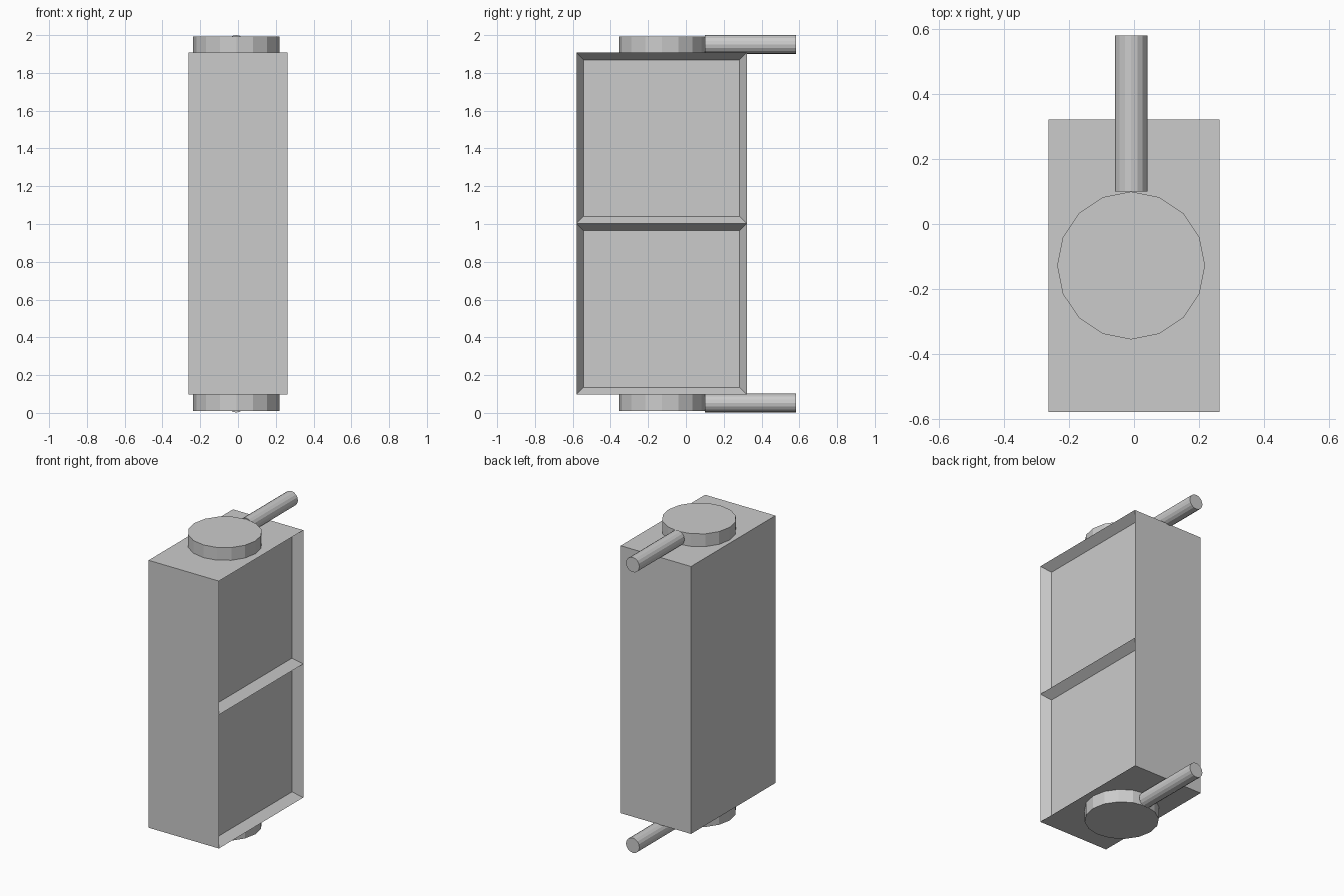
import bpy, bmesh
from math import pi
from mathutils import Matrix, Vector

cube = bpy.data.objects.get("Cube")
if cube:
    bpy.data.objects.remove(cube, do_unlink=True)

grey = bpy.data.materials.new("light_grey")
grey.use_nodes = True
colour = (0.6, 0.6, 0.6, 1)
grey.diffuse_color = colour
grey.node_tree.nodes["Principled BSDF"].inputs["Base Color"].default_value = colour


def add_object(name, bm):
    bmesh.ops.recalc_face_normals(bm, faces=bm.faces)
    mesh = bpy.data.meshes.new(name)
    bm.to_mesh(mesh)
    bm.free()
    mesh.materials.append(grey)
    obj = bpy.data.objects.new(name, mesh)
    bpy.context.collection.objects.link(obj)
    return obj


def cylinder(name, centre, radius, length, rotation=Matrix()):
    bm = bmesh.new()
    bmesh.ops.create_cone(bm, cap_ends=True, segments=16, radius1=radius,
                          radius2=radius, depth=length,
                          matrix=Matrix.Translation(centre) @ rotation)
    return add_object(name, bm)


# Cabinet body: a box whose +x side is split into two recessed bays
BOTTOM, TOP = 0.098, 1.907
MIDDLE = (BOTTOM + TOP) / 2
bm = bmesh.new()
bmesh.ops.create_cube(bm, size=1, matrix=Matrix.Translation((0, -0.129, MIDDLE))
                      @ Matrix.Diagonal((0.526, 0.902, TOP - BOTTOM, 1)))
bm.normal_update()
side = max(bm.faces, key=lambda f: f.normal.x)
bmesh.ops.bisect_plane(bm, geom=[side, *side.edges, *side.verts],
                       plane_co=Vector((0, 0, MIDDLE)), plane_no=Vector((0, 0, 1)))
bm.normal_update()
bays = [f for f in bm.faces if f.normal.x > 0.9]
bmesh.ops.inset_individual(bm, faces=bays, thickness=0.053, depth=-0.058)
add_object("cabinet_body", bm)

# Round hub and handle rod on each end
AXIS_X = -0.009
for end, hub_z, rod_z in (("top", 1.949, 1.95), ("bottom", 0.054, 0.052)):
    cylinder(end + "_hub", (AXIS_X, -0.128, hub_z), 0.228, 0.088)
    cylinder(end + "_rod", (AXIS_X, 0.341, rod_z), 0.05, 0.482,
             Matrix.Rotation(pi / 2, 4, "X"))
